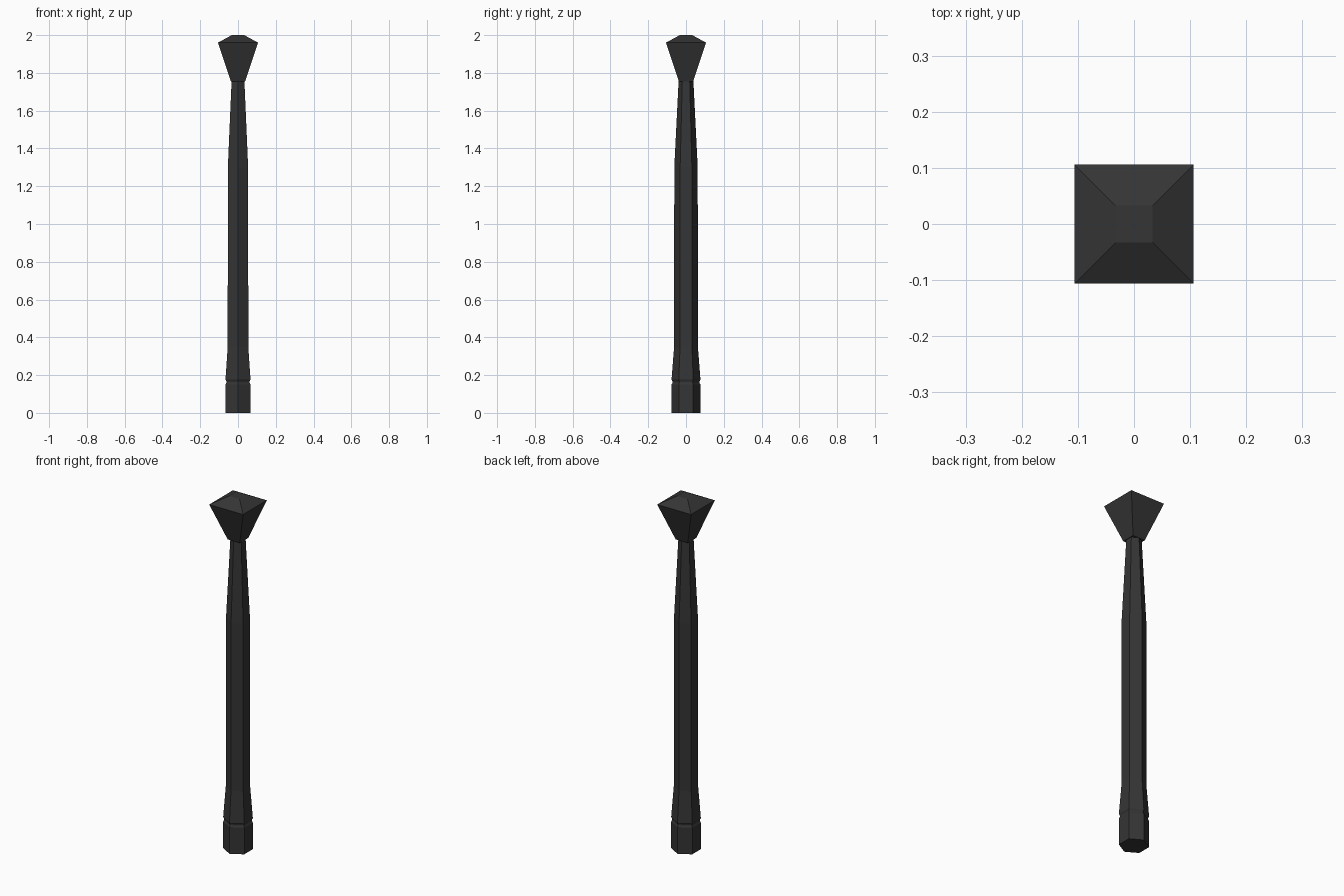
import bpy, bmesh, math

if "Cube" in bpy.data.objects:
    bpy.data.objects.remove(bpy.data.objects["Cube"])

dark = bpy.data.materials.new("dark_metal")
dark.diffuse_color = (0.035, 0.035, 0.035, 1)
dark.use_nodes = True
dark.node_tree.nodes["Principled BSDF"].inputs["Base Color"].default_value = dark.diffuse_color


def loft(name, sides, start, rings):
    """Flat-faced closed column from (z, corner radius) rings."""
    bm = bmesh.new()
    loops = []
    for z, r in rings:
        angles = [start + math.tau * i / sides for i in range(sides)]
        loops.append([bm.verts.new((r * math.cos(a), r * math.sin(a), z)) for a in angles])
    for lo, hi in zip(loops, loops[1:]):
        for i in range(sides):
            j = (i + 1) % sides
            bm.faces.new((lo[i], lo[j], hi[j], hi[i]))
    bm.faces.new(loops[0][::-1])
    bm.faces.new(loops[-1])
    mesh = bpy.data.meshes.new(name)
    bm.to_mesh(mesh)
    bm.free()
    mesh.materials.append(dark)
    obj = bpy.data.objects.new(name, mesh)
    bpy.context.collection.objects.link(obj)
    return obj


# Hexagonal foot with a bevelled upper rim
loft("foot", 6, math.pi / 2, [(0, 0.076), (0.151, 0.076), (0.16, 0.071)])

# Hexagonal shaft: flared bottom, straight middle, tapered neck
loft("shaft", 6, math.pi / 2,
     [(0.16, 0.071), (0.166, 0.071), (0.176, 0.0765), (0.35, 0.063),
      (1.30, 0.062), (1.76, 0.039)])

# Square flared head with a low pyramid cap
root2 = math.sqrt(2)
loft("head", 4, math.pi / 4,
     [(1.755, 0.038 * root2), (1.96, 0.106 * root2), (2.0, 0.033 * root2)])
